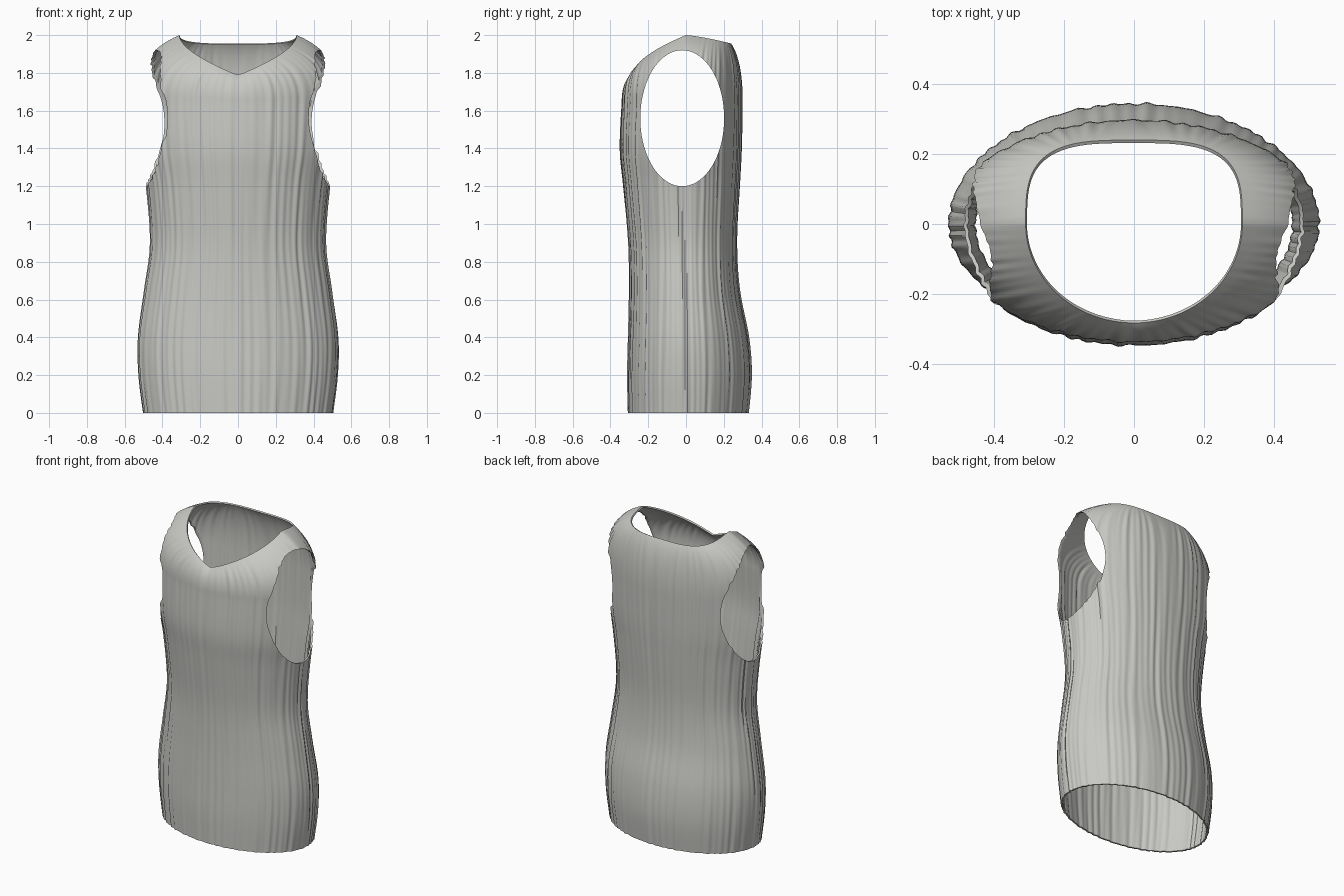
import bpy, bmesh, math, random
from mathutils import Vector

cube = bpy.data.objects.get("Cube")
if cube:
    bpy.data.objects.remove(cube, do_unlink=True)

random.seed(4)
COLUMNS, STEPS, YOKE_STEPS = 288, 6, 16

# Knit colour
knit = bpy.data.materials.new("light grey knit")
colour = (0.58, 0.58, 0.555, 1)
knit.use_nodes = True
knit.diffuse_color = colour
knit.node_tree.nodes["Principled BSDF"].inputs["Base Color"].default_value = colour

# Body profile: height, half width, front depth, back depth
PROFILE = [Vector(p) for p in (
    (0, .50, .305, .33), (.2, .525, .308, .345), (.4, .528, .303, .33), (.65, .495, .298, .282),
    (.9, .463, .303, .268), (1.2, .485, .33, .283), (1.4, .52, .348, .293), (1.65, .535, .338, .298))]


def smooth_profile():
    """Catmull-Rom pass through the profile rows."""
    pts = [PROFILE[0]] + PROFILE + [PROFILE[-1]]
    for i in range(1, len(pts) - 2):
        a, b, c, d = pts[i - 1:i + 3]
        for s in range(STEPS):
            t = s / STEPS
            yield (b * 2 + (c - a) * t + (a * 2 - b * 5 + c * 4 - d) * t * t
                   + (b * 3 - a - c * 3 + d) * t ** 3) / 2
    yield PROFILE[-1]


def signed_power(v, p):
    return math.copysign(abs(v) ** p, v)


def body_point(row, ang):
    z, w, front, back = row
    c = math.cos(ang)
    return Vector((w * math.sin(ang), -c * (front if c > 0 else back), z))


def neck_point(ang):
    """Scooped at the front, nearly straight across the back."""
    s, c = math.sin(ang), math.cos(ang)
    if c >= 0:
        return Vector((.31 * s, -.283 * c, 1.79 + .21 * (1 - c) ** .56))
    return Vector((.31 * signed_power(s, .6), .24 * (-c) ** .6, 2 - .045 * (-c) ** .8))


def yoke_point(ang, t):
    """Curve from the chest up and over to the neckline."""
    a, b = body_point(PROFILE[-1], ang), neck_point(ang)
    swell = 1 + .045 * math.sin(ang) ** 2
    mid = Vector((a.x * swell, a.y * swell, a.z + .7 * (b.z - a.z)))
    return a * (1 - t) ** 2 + mid * 2 * t * (1 - t) + b * t * t


# Fine vertical folds: frequency, phase, drift with height
FOLDS = [(f, random.uniform(0, 6), random.uniform(-3, 3)) for f in (31, 47, 64, 72)]


def fold(ang, z):
    return sum(math.sin(f * ang + p + d * z) for f, p, d in FOLDS) * .0014


# Garment shell
rows = list(smooth_profile())
rings = [[body_point(r, k * math.tau / COLUMNS) for k in range(COLUMNS)] for r in rows]
rings += [[yoke_point(k * math.tau / COLUMNS, j / YOKE_STEPS) for k in range(COLUMNS)]
          for j in range(1, YOKE_STEPS + 1)]
bm = bmesh.new()
grid = []
for j, ring in enumerate(rings):
    fade = min(1, (len(rings) - 1 - j) / 8)
    line = []
    for k, p in enumerate(ring):
        out = Vector((p.x, p.y * 2, 0)).normalized()
        line.append(bm.verts.new(p + out * fold(k * math.tau / COLUMNS, p.z) * fade))
    grid.append(line)
for low, high in zip(grid, grid[1:]):
    for k in range(COLUMNS):
        n = (k + 1) % COLUMNS
        bm.faces.new((low[k], low[n], high[n], high[k]))
mesh = bpy.data.meshes.new("tank_top")
bm.to_mesh(mesh)
bm.free()
mesh.materials.append(knit)
top = bpy.data.objects.new("tank_top", mesh)
bpy.context.collection.objects.link(top)

# Oval cutter for both armholes
bpy.ops.mesh.primitive_cylinder_add(vertices=72, radius=1, depth=3, location=(0, -.02, 1.56),
                                    rotation=(0, math.pi / 2, 0))
cutter = bpy.context.object
cutter.name = "armhole_cutter"
cutter.scale = (.36, .222, 1)
cutter.data.materials.append(knit)
cutter.hide_render = True
cutter.hide_viewport = True

# Cloth thickness, then armholes
bpy.context.view_layer.objects.active = top
top.select_set(True)
cloth = top.modifiers.new("cloth", 'SOLIDIFY')
cloth.thickness = .01
cloth.offset = -1
holes = top.modifiers.new("armholes", 'BOOLEAN')
holes.operation = 'DIFFERENCE'
holes.solver = 'EXACT'
holes.object = cutter
bpy.context.view_layer.update()
for name in ("cloth", "armholes"):
    bpy.ops.object.modifier_apply(modifier=name)
bpy.data.objects.remove(cutter, do_unlink=True)
bpy.ops.object.shade_smooth_by_angle(angle=math.radians(40))
